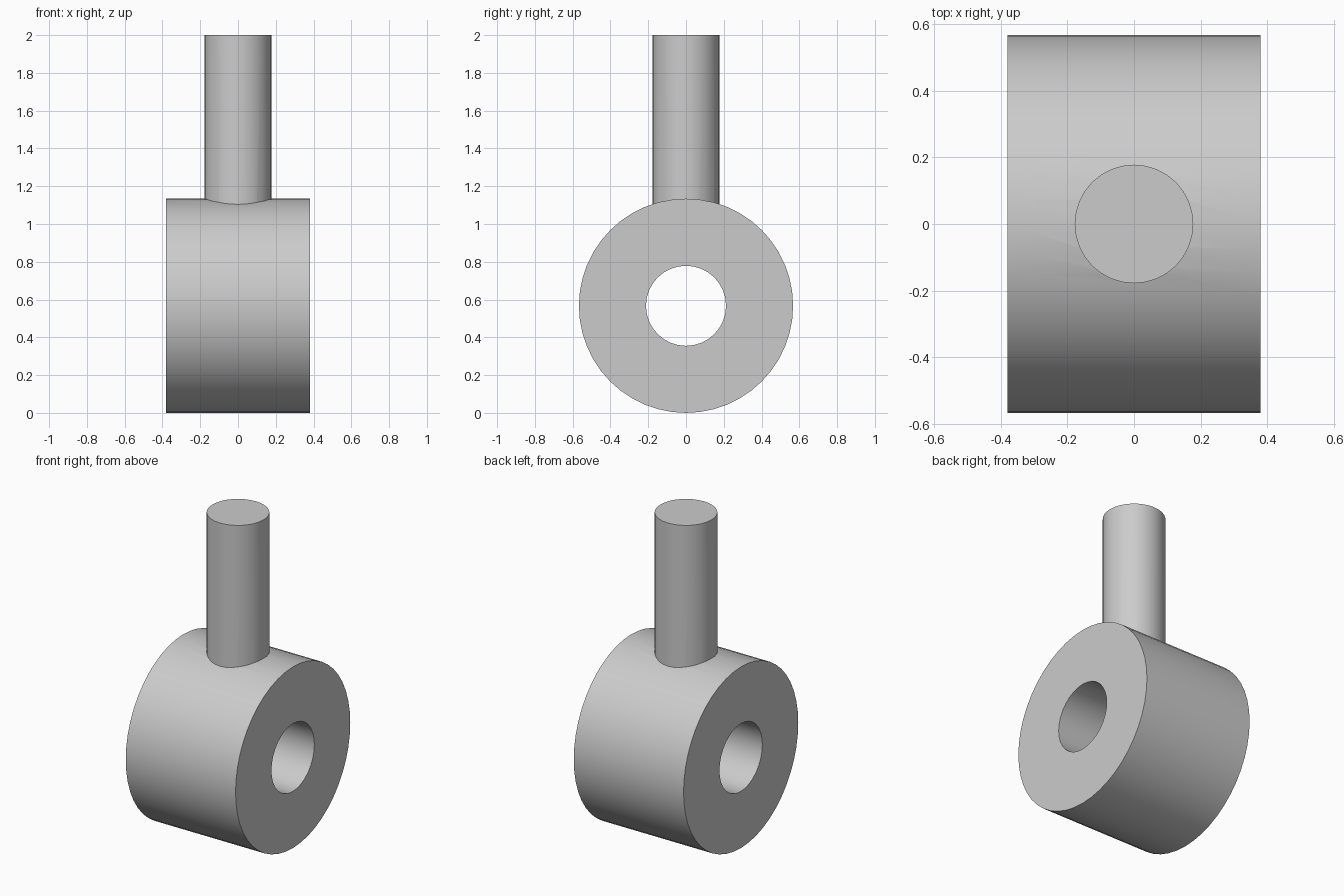
import bpy, math

cube = bpy.data.objects.get("Cube")
if cube:
    bpy.data.objects.remove(cube, do_unlink=True)

RING_R, BORE_R, HALF_W = 0.567, 0.212, 0.38
POST_R, TOP = 0.178, 2.0

grey = bpy.data.materials.new("plain_grey")
grey.use_nodes = True
colour = (0.6, 0.6, 0.6, 1)
grey.diffuse_color = colour
grey.node_tree.nodes["Principled BSDF"].inputs["Base Color"].default_value = colour


def cylinder(name, radius, depth, z, sides, along_x=False):
    bpy.ops.mesh.primitive_cylinder_add(
        vertices=sides, radius=radius, depth=depth, location=(0, 0, z),
        rotation=(0, math.pi / 2 if along_x else 0, 0))
    obj = bpy.context.object
    obj.name = name
    obj.data.materials.append(grey)
    return obj


def combine(target, tool, operation):
    mod = target.modifiers.new(operation.lower(), 'BOOLEAN')
    mod.operation, mod.object, mod.solver = operation, tool, 'EXACT'
    bpy.context.view_layer.objects.active = target
    bpy.ops.object.modifier_apply(modifier=mod.name)
    bpy.data.objects.remove(tool, do_unlink=True)


# Thick ring lying along x, with a bore through it
body = cylinder("ring_with_post", RING_R, 2 * HALF_W, RING_R, 48, True)

# Upright post, rooted in the solid wall of the ring
root = RING_R + BORE_R + 0.1
post = cylinder("post", POST_R, TOP - root, (TOP + root) / 2, 32)
combine(body, post, 'UNION')

# Bore
bore = cylinder("bore_cutter", BORE_R, 4 * HALF_W, RING_R, 32, True)
combine(body, bore, 'DIFFERENCE')

# Smooth round walls, sharp rims
bpy.ops.object.select_all(action='DESELECT')
body.select_set(True)
bpy.context.view_layer.objects.active = body
bpy.ops.object.shade_smooth_by_angle(angle=math.radians(30))
